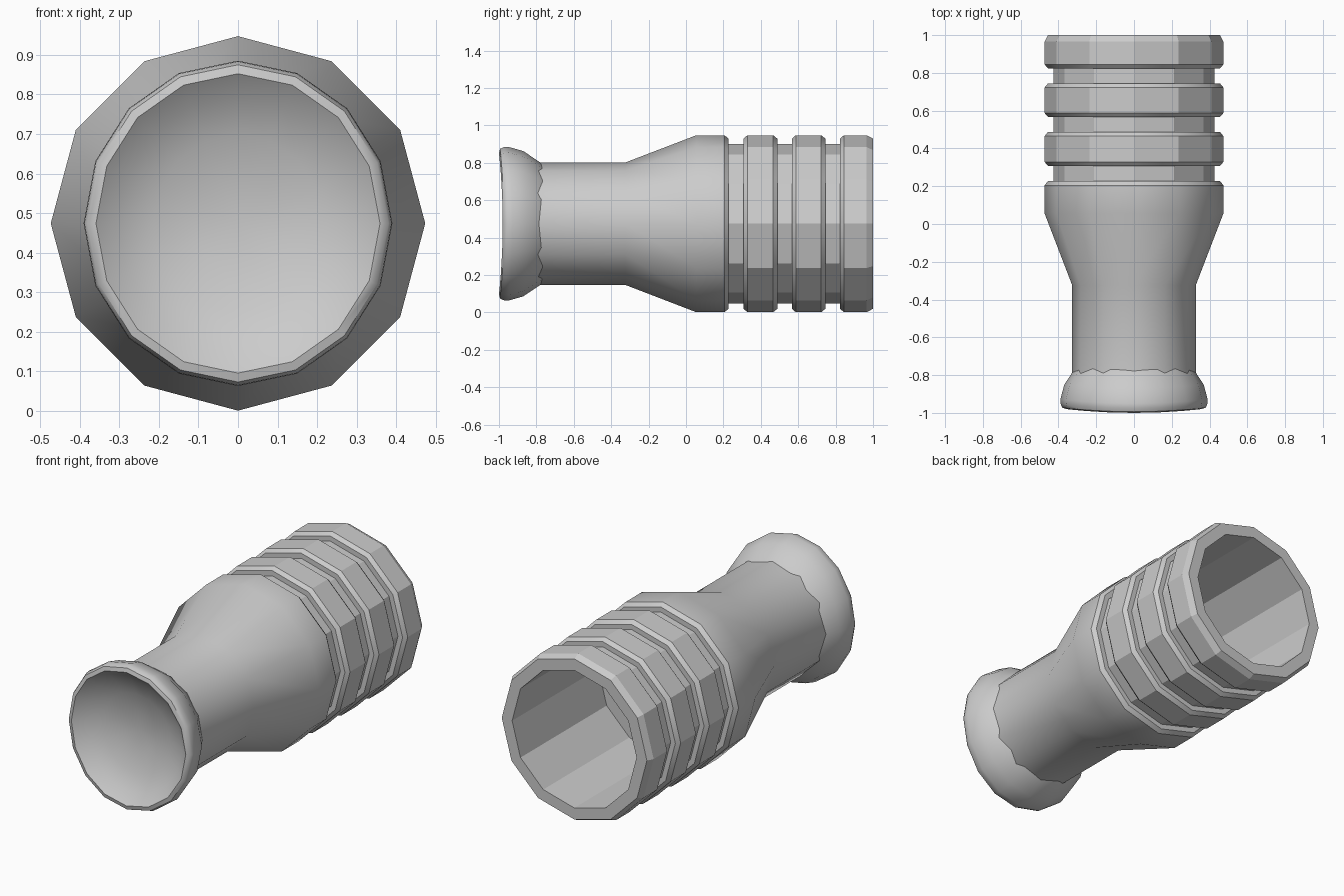
import bpy, bmesh, math

if "Cube" in bpy.data.objects:
    bpy.data.objects.remove(bpy.data.objects["Cube"])

ZC = 0.474  # height of the long axis


def lathe(name, profile, sides, sx=1.0, sz=1.0, bend=0.0, angle=35):
    """Revolve (y, radius) points about the long axis; radius 0 closes to a point."""
    bm = bmesh.new()
    rings = []
    for y, r in profile:
        if r == 0:
            rings.append([bm.verts.new((0, y, ZC))])
            continue
        ring = []
        for i in range(sides):
            a = 2 * math.pi * i / sides
            s, c = math.sin(a), math.cos(a)
            ring.append(bm.verts.new((sx * r * s, y + bend * s * s * r, ZC + sz * r * c)))
        rings.append(ring)
    for a, b in zip(rings, rings[1:]):
        for i in range(sides):
            j = (i + 1) % sides
            if len(a) == 1:
                bm.faces.new((a[0], b[j], b[i]))
            elif len(b) == 1:
                bm.faces.new((a[i], a[j], b[0]))
            else:
                bm.faces.new((a[i], a[j], b[j], b[i]))
    bmesh.ops.recalc_face_normals(bm, faces=bm.faces)
    mesh = bpy.data.meshes.new(name)
    bm.to_mesh(mesh)
    bm.free()
    ob = bpy.data.objects.new(name, mesh)
    bpy.context.collection.objects.link(ob)
    bpy.ops.object.select_all(action='DESELECT')
    ob.select_set(True)
    bpy.context.view_layer.objects.active = ob
    if angle:
        bpy.ops.object.shade_smooth_by_angle(angle=math.radians(angle))
    return ob


# Neck, tapered shoulder and first band
R, RC, RI = 0.473, 0.455, 0.39
lathe("neck_and_shoulder",
      [(-0.80, 0), (-0.80, 0.327), (-0.325, 0.327), (0.055, R),
       (0.205, R), (0.228, RC), (0.228, 0)], 12)

# Faceted tube between the bands, hollow from the back
lathe("inner_tube",
      [(0.20, 0.426), (0.97, 0.426), (0.97, RI), (0.20, RI), (0.20, 0.426)], 12, angle=0)

# Three chamfered rings
for k, (y0, y1) in enumerate([(0.308, 0.488), (0.567, 0.745), (0.824, 1.0)]):
    c = 0.022 if k < 2 else 0.035
    lathe("grip_ring_%d" % (k + 1),
          [(y0, RI), (y0, RC), (y0 + 0.02, R), (y1 - c, R),
           (y1, RC), (y1, RI), (y0, RI)], 12, angle=25)

# Flared end cup with a shallow concave dish and slightly curved rim
lathe("flared_cup",
      [(-0.72, 0), (-0.72, 0.62), (-0.775, 0.79), (-0.87, 0.945), (-0.95, 1.0),
       (-0.975, 0.995), (-0.994, 0.975), (-1.0, 0.92), (-0.955, 0.78),
       (-0.915, 0.55), (-0.89, 0.28), (-0.88, 0)],
      16, sx=0.39, sz=0.411, bend=0.022, angle=50)
